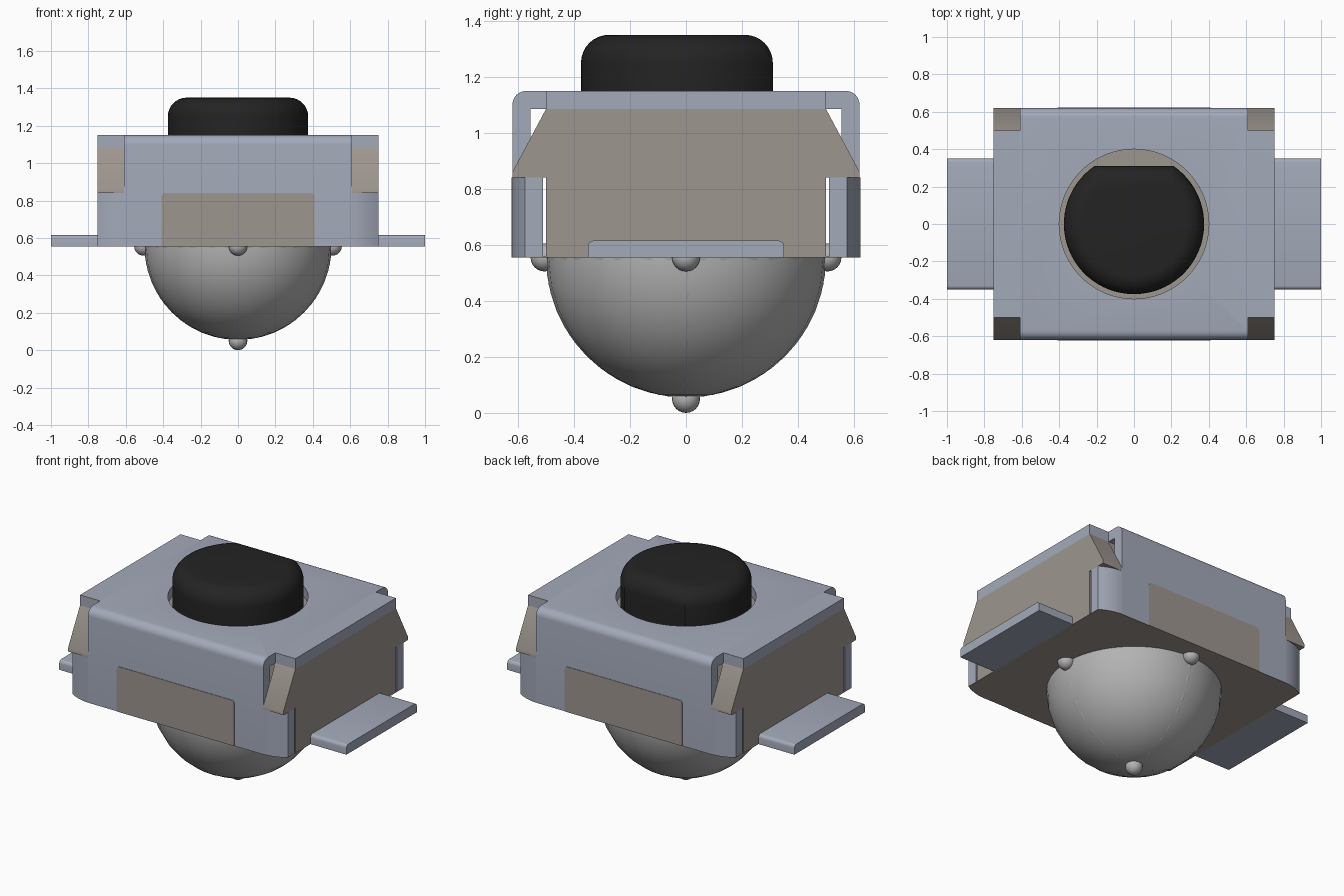
import bpy, bmesh, math
from mathutils import Vector

if "Cube" in bpy.data.objects:
    bpy.data.objects.remove(bpy.data.objects["Cube"], do_unlink=True)


def material(name, rgb):
    m = bpy.data.materials.new(name)
    m.use_nodes = True
    m.diffuse_color = (*rgb, 1)
    m.node_tree.nodes["Principled BSDF"].inputs["Base Color"].default_value = (*rgb, 1)
    return m


METAL = material("blue grey metal", (0.37, 0.40, 0.49))
BEIGE = material("warm beige plastic", (0.34, 0.305, 0.275))
BLACK = material("black plastic", (0.017, 0.017, 0.017))
GREY = material("neutral grey", (0.45, 0.45, 0.45))


def finish(bm, name, mat, smooth=True):
    bmesh.ops.recalc_face_normals(bm, faces=bm.faces)
    me = bpy.data.meshes.new(name)
    bm.to_mesh(me)
    bm.free()
    me.materials.append(mat)
    ob = bpy.data.objects.new(name, me)
    bpy.context.collection.objects.link(ob)
    if smooth:
        bpy.ops.object.select_all(action='DESELECT')
        bpy.context.view_layer.objects.active = ob
        ob.select_set(True)
        bpy.ops.object.shade_smooth_by_angle(angle=math.radians(35))
    return ob


def prism(name, mat, pts, axis, lo, hi):
    """Extrude a 2D outline: axis 'z' takes (x, y), 'x' takes (y, z), 'y' takes (x, z)."""
    place = {'z': lambda a, b: (a, b, lo), 'x': lambda a, b: (lo, a, b),
             'y': lambda a, b: (a, lo, b)}[axis]
    step = {'z': (0, 0, hi - lo), 'x': (hi - lo, 0, 0), 'y': (0, hi - lo, 0)}[axis]
    bm = bmesh.new()
    face = bm.faces.new([bm.verts.new(place(a, b)) for a, b in pts])
    out = bmesh.ops.extrude_face_region(bm, geom=[face], use_keep_orig=True)
    bmesh.ops.translate(bm, vec=step, verts=[v for v in out["geom"] if isinstance(v, bmesh.types.BMVert)])
    return finish(bm, name, mat)


def box(name, mat, x0, x1, y0, y1, z0, z1):
    return prism(name, mat, [(x0, y0), (x1, y0), (x1, y1), (x0, y1)], 'z', z0, z1)


def arc(cx, cy, r, a0, a1, n=6):
    return [(cx + r * math.cos(math.radians(a0 + (a1 - a0) * i / n)),
             cy + r * math.sin(math.radians(a0 + (a1 - a0) * i / n))) for i in range(n + 1)]


Z0, ZB, ZS, ZT = 0.555, 1.085, 0.84, 1.15    # underside, body top, shoulder, cover top
SX, NX, SY, NY = 0.75, 0.61, 0.62, 0.50      # half sizes and corner notches
LOW = Z0 + 0.003

# Curved run of the lower wall from the flat front to the side
curve = [(0.60 + 0.15 * t / 6, SY - 0.045 * (t / 6) ** 2) for t in range(7)]

# Plastic body and floor
box("body", BEIGE, -SX, SX, -NY, NY, LOW, ZB)
quarter = curve
outline = (quarter + [(x, -y) for x, y in reversed(quarter)]
           + [(-x, -y) for x, y in quarter] + [(-x, y) for x, y in reversed(quarter)])
prism("floor", BEIGE, outline, 'z', Z0, LOW)

# Folded metal cover with a round opening
r = 0.05
shell = ([(SY, LOW)] + arc(SY - r, ZT - r, r, 0, 90) + arc(-SY + r, ZT - r, r, 90, 180)
         + [(-SY, LOW), (-SY + 0.065, LOW), (-SY + 0.065, ZB), (SY - 0.065, ZB), (SY - 0.065, LOW)])
cover = prism("cover", METAL, shell, 'x', -NX, NX)
bm = bmesh.new()
bmesh.ops.create_cone(bm, cap_ends=True, segments=64, radius1=0.4, radius2=0.4, depth=0.4)
bmesh.ops.translate(bm, vec=(0, 0, 1.12), verts=bm.verts)
cutter = finish(bm, "opening_cutter", METAL, False)
cutter.hide_render = True
cutter.hide_set(True)
cut = cover.modifiers.new("opening", 'BOOLEAN')
cut.operation = 'DIFFERENCE'
cut.solver = 'EXACT'
cut.object = cutter

for sx, side in ((1, "left"), (-1, "right")):
    # Cover wing and solder leg on each side
    box(f"cover_wing_{side}", METAL, *sorted((sx * NX, sx * SX)), -NY, NY, ZB, ZT)
    w, t, b = 0.35, 0.615, 0.02
    leg = [(-w, Z0), (w, Z0)] + arc(w - b, t - b, b, 0, 90, 4) + arc(-w + b, t - b, b, 90, 180, 4)
    prism(f"leg_{side}", METAL, leg, 'x', sx * SX, sx * 1.0)
    for sy, end in ((-1, "front"), (1, "back")):
        # Sloped lug filling the corner notch
        lug = [(NY, ZB), (SY, 0.86), (SY, ZS), (NY, ZS)]
        prism(f"lug_{end}_{side}", BEIGE, [(sy * y, z) for y, z in lug], 'x', sx * NX, sx * SX)
        # Curved lower corner of the cover
        corner = curve + [(SX, 0.51), (0.60, 0.51)]
        prism(f"cover_corner_{end}_{side}", METAL, [(sx * x, sy * y) for x, y in corner], 'z', LOW, ZS)

# Flush plastic panels, front and back
p, c = 0.41, 0.02
panel = [(-p, Z0), (p, Z0)] + arc(p - c, ZS - c, c, 0, 90, 4) + arc(-p + c, ZS - c, c, 90, 180, 4)
for sy, end in ((-1, "front"), (1, "back")):
    prism(f"panel_{end}", BEIGE, panel, 'y', sy * (SY - 0.004), sy * (SY + 0.003))

# Push button: round with one flat side and a rounded top rim
bm = bmesh.new()
R, FLAT, F, N = 0.375, 0.31, 0.1, 56
levels = [(0, ZB)] + [(F * (1 - math.cos(a)), 1.35 - F + F * math.sin(a))
                      for a in (math.pi / 2 * i / 8 for i in range(9))]
rings = []
for d, z in levels:
    a0 = math.asin((FLAT - d) / (R - d))
    start, sweep = math.pi - a0, math.pi + 2 * a0
    rings.append([bm.verts.new(((R - d) * math.cos(start + sweep * i / N),
                                (R - d) * math.sin(start + sweep * i / N), z)) for i in range(N + 1)])
for lo, hi in zip(rings, rings[1:]):
    for i in range(N + 1):
        j = (i + 1) % (N + 1)
        bm.faces.new((lo[i], lo[j], hi[j], hi[i]))
bm.faces.new(rings[-1])
bm.faces.new(rings[0])
finish(bm, "button", BLACK)


def ball(name, center, radius, u, v):
    bm = bmesh.new()
    bmesh.ops.create_uvsphere(bm, u_segments=u, v_segments=v, radius=radius)
    bmesh.ops.translate(bm, vec=center, verts=bm.verts)
    return finish(bm, name, GREY)


# Dome under the body with small marker balls
C = Vector((0, 0, Z0))
ball("dome", C, 0.5, 32, 16)
for name, d in (("left", (1, 0, 0)), ("right", (-1, 0, 0)), ("front", (0, -1, 0)),
                ("back", (0, 1, 0)), ("bottom", (0, 0, -1))):
    ball(f"marker_{name}", C + Vector(d) * 0.505, 0.05, 20, 12)

# Thin rings set into the dome
for name, rot in (("level", (0, 0, 0)), ("lengthwise", (math.pi / 2, 0, 0)), ("crosswise", (0, math.pi / 2, 0))):
    bpy.ops.mesh.primitive_torus_add(location=C, rotation=rot, major_segments=48, minor_segments=10,
                                     major_radius=0.475, minor_radius=0.025)
    ring = bpy.context.object
    ring.name = f"dome_ring_{name}"
    ring.data.materials.append(GREY)
    bpy.ops.object.shade_smooth_by_angle(angle=math.radians(60))
